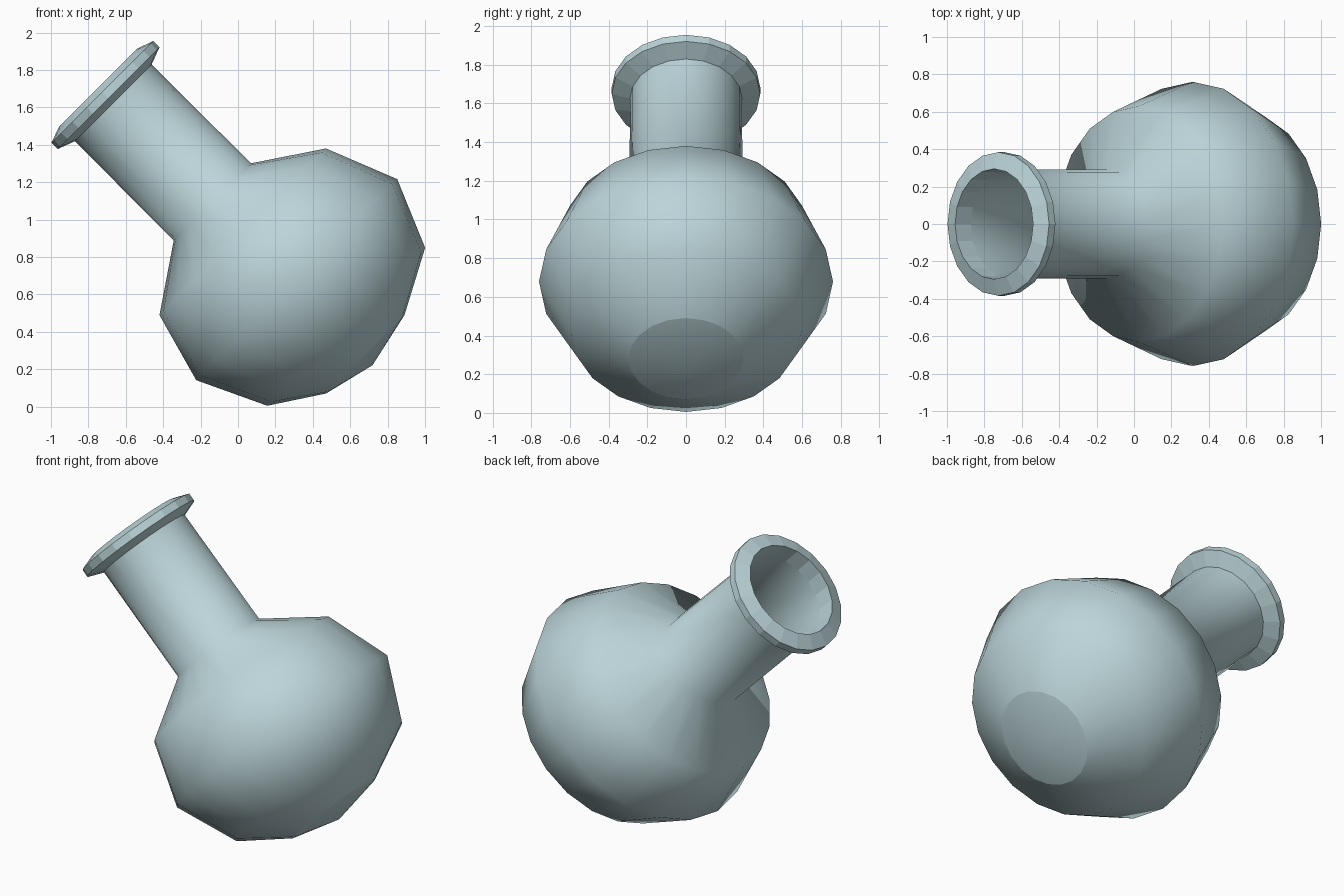
import bpy, bmesh, math
from mathutils import Vector

if "Cube" in bpy.data.objects:
    bpy.data.objects.remove(bpy.data.objects["Cube"])

SIDES = 20
H = math.sqrt(0.5)
ACROSS = Vector((H, 0, H))    # across the tilted axis
ALONG = Vector((-H, 0, H))    # along the axis, towards the mouth
OUT = Vector((0, 1, 0))


def lathe(name, profile, smooth, tip=None):
    """Loft rings (along, radius, axis offset) around the tilted axis."""
    bm = bmesh.new()
    rings = []
    for t, r, s in profile:
        ring = []
        for i in range(SIDES):
            a = 2 * math.pi * i / SIDES
            ring.append(bm.verts.new(ALONG * t + ACROSS * (s + r * math.cos(a)) + OUT * (r * math.sin(a))))
        rings.append(ring)
    for lo, hi in zip(rings, rings[1:]):
        for i in range(SIDES):
            j = (i + 1) % SIDES
            f = bm.faces.new((lo[j], lo[i], hi[i], hi[j]))
            f.smooth = smooth
    if tip:
        pole = bm.verts.new(ALONG * tip[0] + ACROSS * tip[1])
        for i in range(SIDES):
            f = bm.faces.new((rings[0][i], rings[0][(i + 1) % SIDES], pole))
            f.smooth = smooth
    # orient side faces outward for the axis handedness
    if ACROSS.cross(OUT).dot(ALONG) > 0:
        bmesh.ops.reverse_faces(bm, faces=bm.faces[:])
    mesh = bpy.data.meshes.new(name)
    bm.to_mesh(mesh)
    bm.free()
    mat = bpy.data.materials.get("glass") or bpy.data.materials.new("glass")
    mat.diffuse_color = (0.5, 0.66, 0.69, 1)
    mat.use_nodes = True
    mat.node_tree.nodes["Principled BSDF"].inputs["Base Color"].default_value = mat.diffuse_color
    mesh.materials.append(mat)
    obj = bpy.data.objects.new(name, mesh)
    bpy.context.collection.objects.link(obj)
    return obj


# round bulb flowing into the neck
lathe("flask_body", [
    (-0.283, 0.297, 0.679),
    (-0.107, 0.597, 0.711),
    (0.258, 0.760, 0.702),
    (0.643, 0.630, 0.679),
    (0.871, 0.292, 0.677),
    (1.620, 0.290, 0.677),
], True)

# shallow pointed cap under the bulb
lathe("flask_base", [(-0.283, 0.297, 0.679)], True, tip=(-0.352, 0.665))

# faceted lip around the mouth
lathe("rim", [
    (1.620, 0.290, 0.677),
    (1.655, 0.384, 0.677),
    (1.703, 0.384, 0.677),
    (1.735, 0.295, 0.677),
    (1.620, 0.290, 0.677),
], False)
